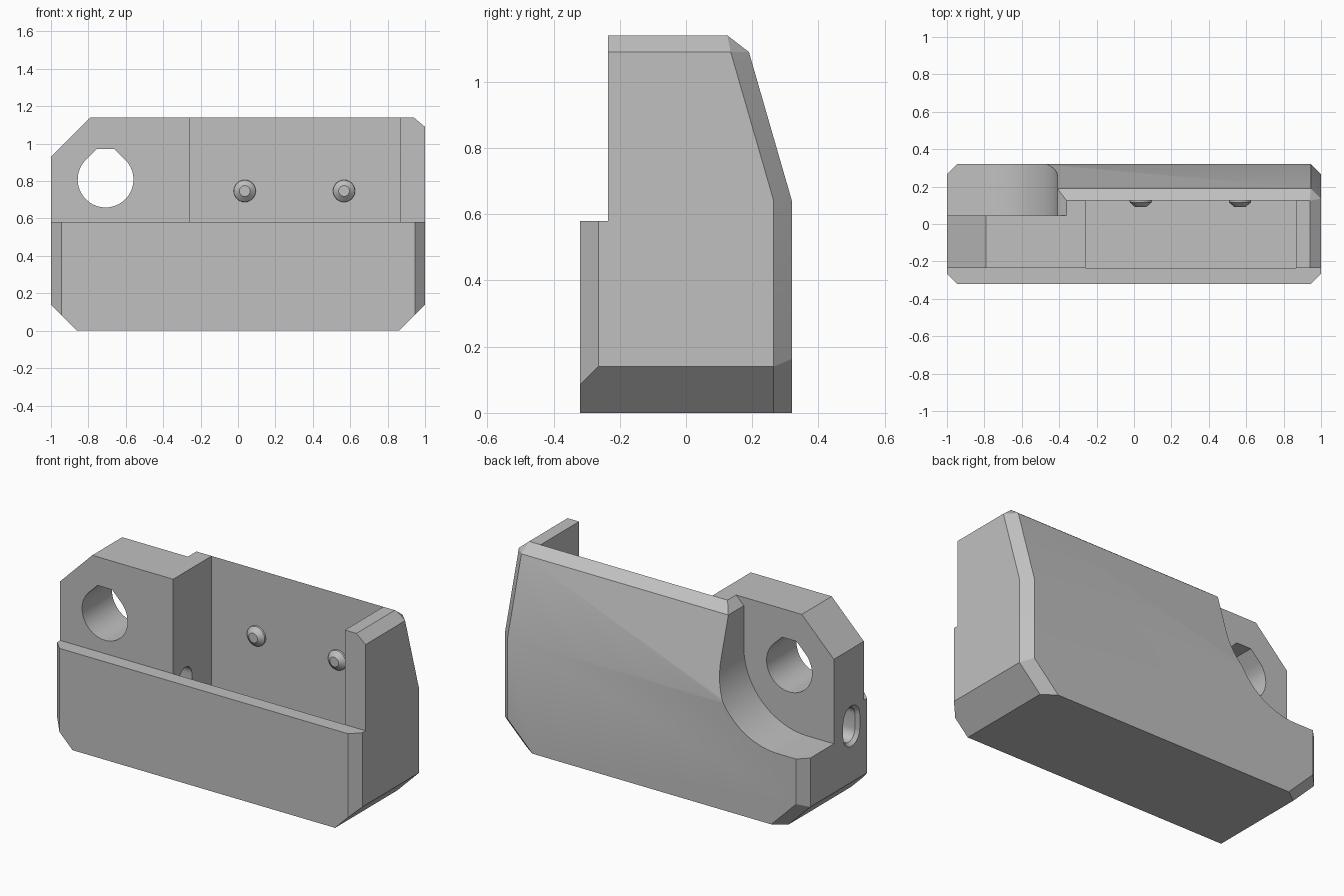
import bpy, bmesh, math
from mathutils import Vector

cube = bpy.data.objects.get("Cube")
if cube:
    bpy.data.objects.remove(cube)

grey = bpy.data.materials.new("plain grey")
grey.use_nodes = True
colour = (0.53, 0.53, 0.53, 1)
grey.diffuse_color = colour
grey.node_tree.nodes["Principled BSDF"].inputs["Base Color"].default_value = colour


def finish(name, bm):
    bmesh.ops.recalc_face_normals(bm, faces=bm.faces)
    mesh = bpy.data.meshes.new(name)
    bm.to_mesh(mesh)
    bm.free()
    mesh.materials.append(grey)
    obj = bpy.data.objects.new(name, mesh)
    bpy.context.collection.objects.link(obj)
    return obj


def box_mesh(lo, hi):
    bm = bmesh.new()
    bmesh.ops.create_cube(bm, size=1)
    for v in bm.verts:
        v.co = Vector([(l + h) / 2 + c * (h - l) for c, l, h in zip(v.co, lo, hi)])
    return bm


def loft(name, rings):
    """Closed solid through matching rings of points."""
    bm = bmesh.new()
    loops = [[bm.verts.new(p) for p in ring] for ring in rings]
    n = len(loops[0])
    for a, b in zip(loops, loops[1:]):
        for i in range(n):
            j = (i + 1) % n
            bm.faces.new((a[i], a[j], b[j], b[i]))
    bm.faces.new(loops[0])
    bm.faces.new(loops[-1])
    return finish(name, bm)


def arc(cx, cz, r, start, end, steps):
    angles = [math.radians(start + (end - start) * i / steps) for i in range(steps + 1)]
    return [(cx + r * math.cos(a), cz + r * math.sin(a)) for a in angles]


def prism_y(name, outline, y0, y1):
    return loft(name, [[(x, y, z) for x, z in outline] for y in (y0, y1)])


# Body: a block trimmed by chamfer planes
bm = box_mesh((-1, -0.32, 0), (1, 0.32, 1.14))
planes = [
    ((0.94, 0, 1.14), (0.05, 0, 0.06)),       # top corner
    ((-0.79, 0, 1.14), (-1, 0, 1)),           # large top corner
    ((0, 0.32, 0.64), (0, 0.45, 0.13)),       # sloped back
    ((0, 0.125, 1.14), (0, 0.05, 0.065)),     # top back edge
    ((0.94, 0.125, 1.14), (1, 1, 1.4)),       # top back corner
]
for s in (-1, 1):
    planes += [
        ((s * 0.86, 0, 0), (s, 0, -1)),                   # bottom corner
        ((s * 0.945, -0.32, 0), (s, -1, 0)),              # front edge
        ((s * 0.945, 0.32, 0), (s, 1, 0)),                # back edge
        ((s * 0.86, 0.265, 0), (s, math.sqrt(2), -1)),    # bottom back corner
        ((s * 0.945, 0.32, 0.64), (s * 0.45, 0.45, 0.13)),  # sloped back edge
    ]
for point, normal in planes:
    cut = bmesh.ops.bisect_plane(
        bm, geom=bm.verts[:] + bm.edges[:] + bm.faces[:], dist=1e-5,
        plane_co=point, plane_no=Vector(normal).normalized(), clear_outer=True)
    rim = [e for e in bm.edges if e.is_boundary]
    if rim:
        bmesh.ops.holes_fill(bm, edges=rim, sides=0)
body = finish("housing_body", bm)

# Step above the front wall, and the open pocket
step = finish("step_cutter", box_mesh((-2, -1, 0.58), (2, -0.235, 2)))
pocket = finish("pocket_cutter", box_mesh((-0.26, -0.235, 0.135), (0.865, 0.125, 2)))

# Rounded recess behind the mounting block
radius = 0.416
recess_outline = [(-2, 0.43)] + arc(-0.41 - radius, 0.43 + radius, radius, -90, 0, 20)
recess_outline += [(-0.41, 1.09), (-0.36, 1.14), (-0.36, 2), (-2, 2)]
recess = prism_y("recess_cutter", recess_outline, 0.045, 1)

# Flat-topped teardrop hole through the mounting block
hx, hz, hr = -0.708, 0.808, 0.149
hole_outline = arc(hx, hz, hr, 135, 405, 40) + [(hx + 0.047, hz + 0.163), (hx - 0.047, hz + 0.163)]
hole = prism_y("hole_cutter", hole_outline, -1, 1)


# Cable slot with a chamfered mouth
def slot_ring(x, r):
    ends = arc(-0.12, 0.515, r, 0, 180, 12) + arc(-0.12, 0.43, r, 180, 360, 12)
    return [(x, y, z) for y, z in ends]


slot = loft("slot_cutter", [slot_ring(-1.02, 0.095), slot_ring(-0.98, 0.06), slot_ring(-0.1, 0.06)])

for cutter in (step, pocket, recess, hole, slot):
    mod = body.modifiers.new(cutter.name, "BOOLEAN")
    mod.operation = "DIFFERENCE"
    mod.solver = "EXACT"
    mod.object = cutter
    bpy.context.view_layer.objects.active = body
    bpy.ops.object.modifier_apply(modifier=mod.name)
    bpy.data.objects.remove(cutter)


# Locating pins on the inside of the back wall
def pin_ring(x, y, r):
    return [(px, y, pz) for px, pz in arc(x, 0.747, r, 0, 345, 23)]


pins = [loft(name, [pin_ring(x, 0.13, 0.06), pin_ring(x, 0.115, 0.058), pin_ring(x, 0.09, 0.029)])
        for name, x in (("right_pin", 0.036), ("left_pin", 0.567))]

# Smooth shading with crisp edges
bpy.ops.object.select_all(action="DESELECT")
for obj in [body] + pins:
    obj.select_set(True)
bpy.context.view_layer.objects.active = body
bpy.ops.object.shade_smooth_by_angle(angle=math.radians(25))
